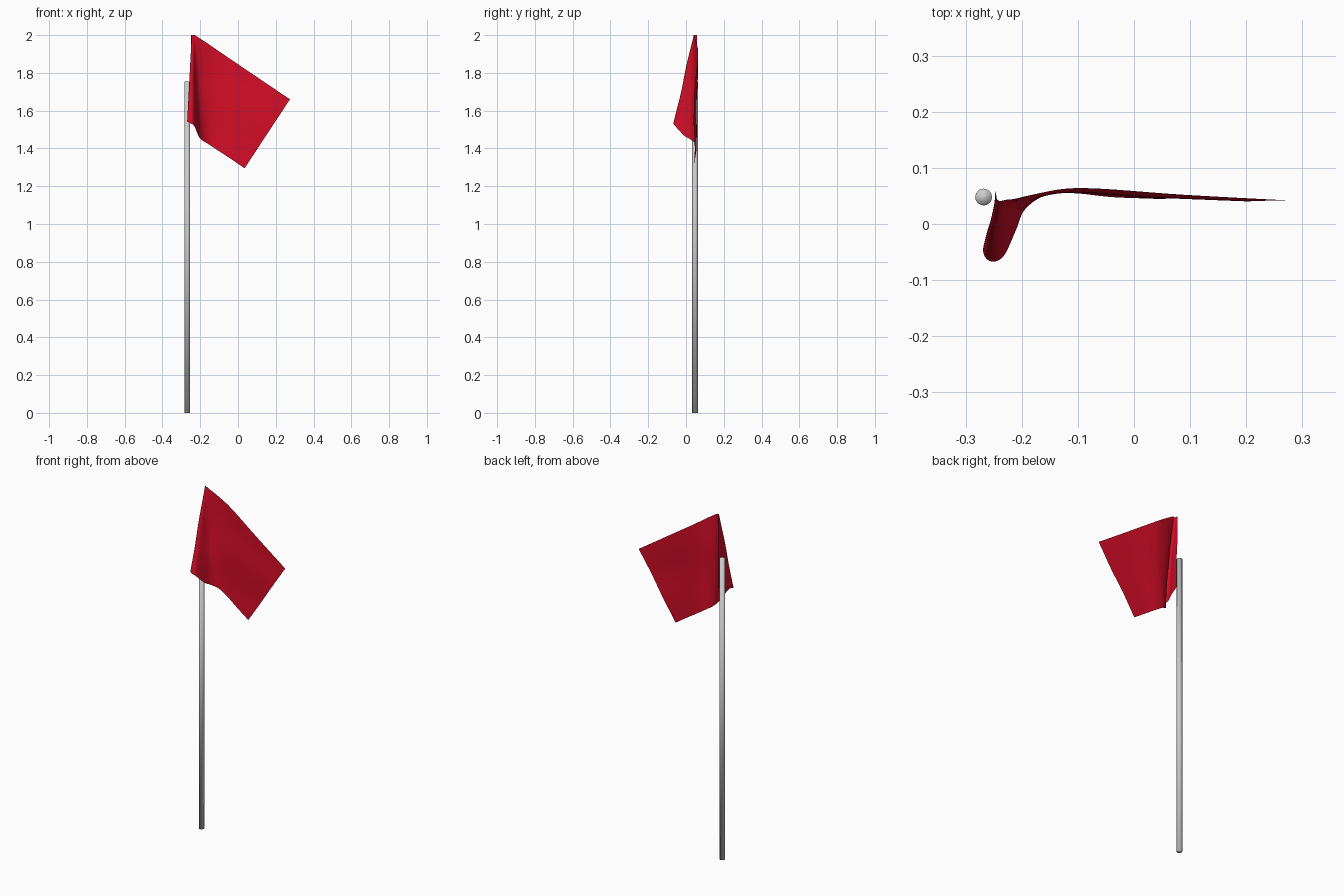
import bpy, bmesh, math
from mathutils import Vector

if "Cube" in bpy.data.objects:
    bpy.data.objects.remove(bpy.data.objects["Cube"])

# Pole: smooth-shaded cylinder
bpy.ops.mesh.primitive_cylinder_add(vertices=16, radius=0.015, depth=1.755,
                                    location=(-0.268, 0.048, 0.8775))
pole = bpy.context.object
pole.name = "pole"
bpy.ops.object.shade_smooth()

# Cloth rows run from the pole edge, around the forward fold, to the free edge
top_row = [(-.248, .058, 2), (-.246, .053, 2), (-.245, .046, 2), (-.242, .042, 2),
           (-.237, .041, 2), (-.229, .043, 2), (-.212, .045, 1.989), (-.17, .054, 1.962),
           (-.09, .064, 1.907), (.09, .052, 1.785), (.275, .042, 1.66)]
bottom_row = [(-.245, .05, 1.575), (-.255, 0, 1.56), (-.269, -.045, 1.545), (-.257, -.066, 1.535),
              (-.233, -.058, 1.52), (-.21, -.01, 1.468), (-.195, .025, 1.447), (-.16, .05, 1.425),
              (-.11, .055, 1.392), (-.04, .048, 1.346), (.035, .045, 1.295)]


def spline(pts, per_span):
    """Smooth curve through the given points."""
    p = [2 * pts[0] - pts[1]] + pts + [2 * pts[-1] - pts[-2]]
    out = []
    for i in range(len(pts) - 1):
        a, b, c, d = p[i:i + 4]
        for k in range(per_span):
            t = k / per_span
            out.append(0.5 * (2 * b + (c - a) * t + (2 * a - 5 * b + 4 * c - d) * t ** 2
                              + (3 * b - a - 3 * c + d) * t ** 3))
    return out + [pts[-1]]


# Flag: cloth lofted between the two rows, with slight wrinkles
ROWS = 36
bm = bmesh.new()
grid = []
for j in range(ROWS + 1):
    v = j / ROWS
    ctrl = [Vector(a).lerp(Vector(b), v) for a, b in zip(top_row, bottom_row)]
    row = spline(ctrl, 6)
    for i, p in enumerate(row):
        u = i / (len(row) - 1)
        p.y += 0.003 * math.sin(math.pi * v) * math.sin(9 * u + 7 * v)
    grid.append([bm.verts.new(p) for p in row])
for r0, r1 in zip(grid, grid[1:]):
    for i in range(len(r0) - 1):
        bm.faces.new((r0[i], r1[i], r1[i + 1], r0[i + 1]))
mesh = bpy.data.meshes.new("flag")
bm.to_mesh(mesh)
bm.free()
mesh.shade_smooth()
flag = bpy.data.objects.new("flag", mesh)
bpy.context.collection.objects.link(flag)

# Red cloth
red = bpy.data.materials.new("red_cloth")
red.diffuse_color = (0.65, 0.004, 0.02, 1)
red.use_nodes = True
red.node_tree.nodes["Principled BSDF"].inputs["Base Color"].default_value = red.diffuse_color
mesh.materials.append(red)
